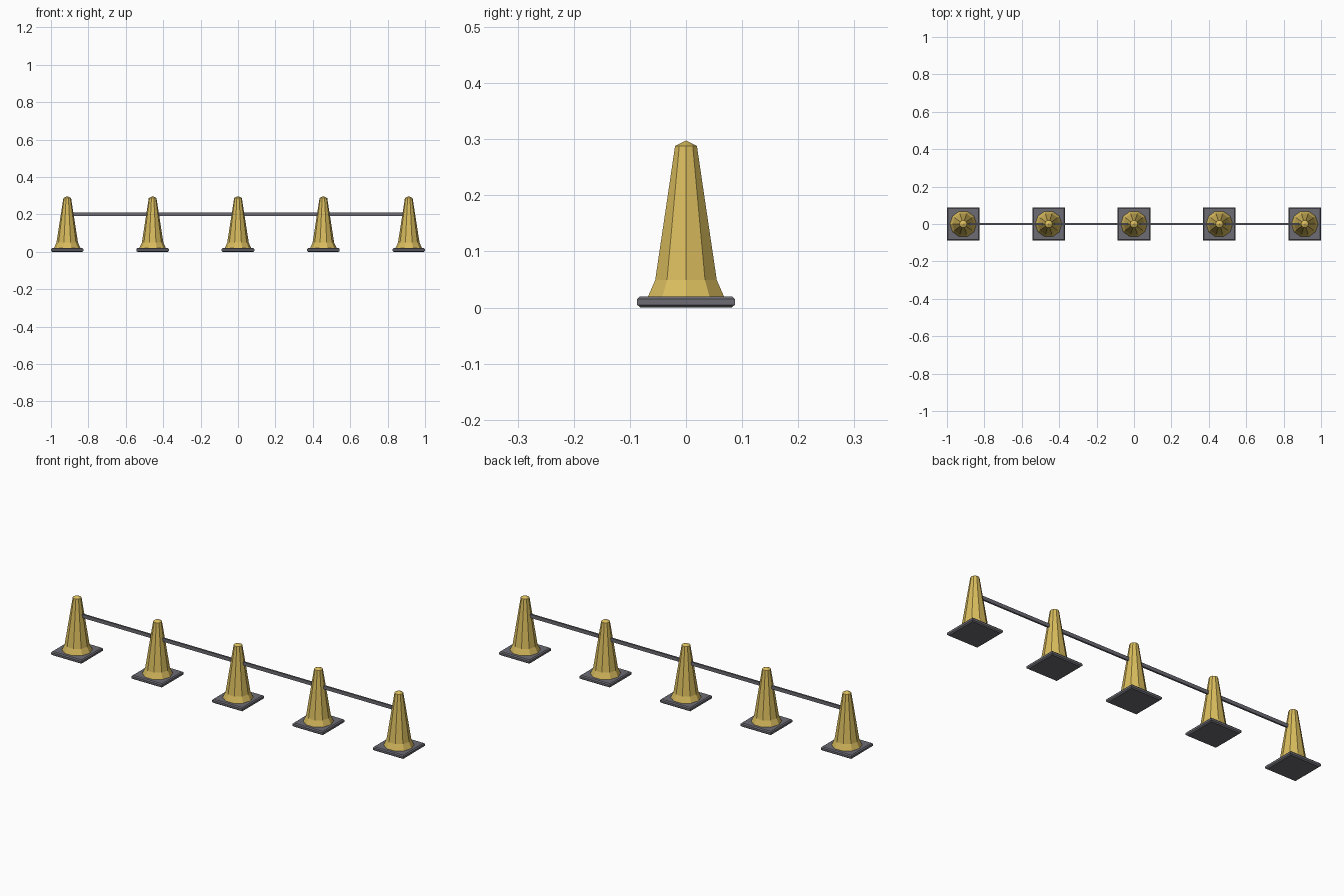
import bpy, bmesh, math

if "Cube" in bpy.data.objects:
    bpy.data.objects.remove(bpy.data.objects["Cube"])


def material(name, rgb):
    m = bpy.data.materials.new(name)
    m.diffuse_color = (*rgb, 1.0)
    m.use_nodes = True
    m.node_tree.nodes["Principled BSDF"].inputs["Base Color"].default_value = m.diffuse_color
    return m


yellow = material("cone yellow", (0.69, 0.50, 0.11))
grey = material("rubber grey", (0.15, 0.15, 0.175))


def finish(name, bm, mat, loc):
    bmesh.ops.recalc_face_normals(bm, faces=bm.faces[:])
    me = bpy.data.meshes.new(name)
    bm.to_mesh(me)
    bm.free()
    me.materials.append(mat)
    ob = bpy.data.objects.new(name, me)
    ob.location = loc
    bpy.context.collection.objects.link(ob)
    return ob


def stack(name, profile, sides, turn, mat, loc):
    """Rings of (radius, z) joined by flat faces; radius 0 closes to a point."""
    bm = bmesh.new()
    rings = []
    for r, z in profile:
        if r == 0:
            rings.append([bm.verts.new((0, 0, z))] * sides)
        else:
            rings.append([bm.verts.new((r * math.cos(turn + math.tau * i / sides),
                                        r * math.sin(turn + math.tau * i / sides), z))
                          for i in range(sides)])
    for a, b in zip(rings, rings[1:]):
        for i in range(sides):
            j = (i + 1) % sides
            quad = dict.fromkeys((a[i], a[j], b[j], b[i]))
            bm.faces.new(list(quad))
    for (r, z), ring in ((profile[0], rings[0]), (profile[-1], rings[-1])):
        if r:
            bm.faces.new(ring)
    return finish(name, bm, mat, loc)


def box(name, size, mat, loc):
    bm = bmesh.new()
    bmesh.ops.create_cube(bm, size=1)
    bmesh.ops.scale(bm, vec=size, verts=bm.verts[:])
    return finish(name, bm, mat, loc)


SPACING = 0.4565
D = math.sqrt(2)  # half width to corner radius of a square
BASE = [(0.081 * D, 0.0), (0.087 * D, 0.005), (0.087 * D, 0.015), (0.082 * D, 0.020)]
CONE = [(0.0715, 0.019), (0.0577, 0.049), (0.0205, 0.288), (0, 0.298)]

# Five cones, each on a square bevelled foot
for k in range(-2, 3):
    x = k * SPACING
    stack(f"cone_base_{k + 3}", BASE, 4, math.pi / 4, grey, (x, 0, 0))
    stack(f"cone_body_{k + 3}", CONE, 10, 0, yellow, (x, 0, 0))

# Flat bar running through all cones
box("barrier_bar", (4 * SPACING, 0.009, 0.018), grey, (0, 0, 0.202))
